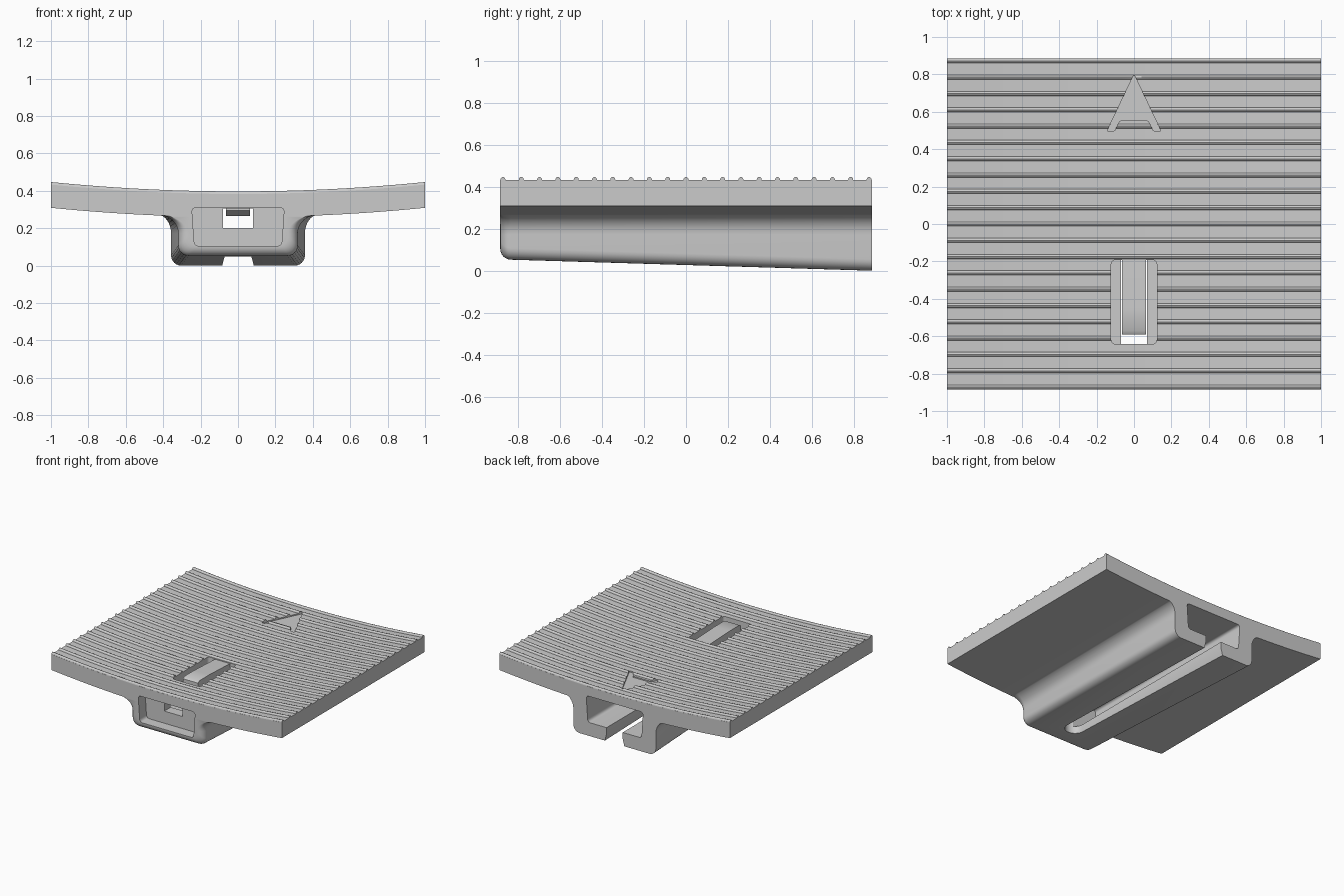
import bpy, bmesh, math
from mathutils import Vector

if "Cube" in bpy.data.objects:
    bpy.data.objects.remove(bpy.data.objects["Cube"])


def loft(name, rings):
    """Closed solid skinned through equally sized rings of points."""
    bm = bmesh.new()
    loops = [[bm.verts.new(p) for p in r] for r in rings]
    n = len(loops[0])
    for a, b in zip(loops, loops[1:]):
        for i in range(n):
            j = (i + 1) % n
            bm.faces.new((a[i], a[j], b[j], b[i]))
    bm.faces.new(loops[0][::-1])
    bm.faces.new(loops[-1])
    bmesh.ops.recalc_face_normals(bm, faces=bm.faces)
    if bm.calc_volume(signed=True) < 0:
        bmesh.ops.reverse_faces(bm, faces=bm.faces)
    me = bpy.data.meshes.new(name)
    bm.to_mesh(me)
    bm.free()
    ob = bpy.data.objects.new(name, me)
    bpy.context.collection.objects.link(ob)
    return ob


def rounded(pts, r, n=5):
    """Round the corners of a 2D polygon."""
    out = []
    pts = [Vector(p) for p in pts]
    for i, p in enumerate(pts):
        a = p + (pts[i - 1] - p).normalized() * r
        b = p + (pts[(i + 1) % len(pts)] - p).normalized() * r
        for k in range(n + 1):
            t = k / n
            out.append(a * (1 - t) ** 2 + p * 2 * t * (1 - t) + b * t * t)
    return out


def along_y(name, pts, y0, y1):
    return loft(name, [[(p[0], y, p[1]) for p in pts] for y in (y0, y1)])


def along_z(name, pts, z0, z1):
    return loft(name, [[(p[0], p[1], z) for p in pts] for z in (z0, z1)])


def boolean(target, tool, op):
    tool.hide_render = True
    m = target.modifiers.new(op, 'BOOLEAN')
    m.operation, m.solver, m.object = op, 'EXACT', tool
    bpy.context.view_layer.objects.active = target
    bpy.ops.object.modifier_apply(modifier=m.name)
    bpy.data.objects.remove(tool)


# ribbed plate, curved across its width
D, R = 0.885, 0.012
profile = [(-D, 0.259), (-D, 0.383)]
for i in range(21):
    c = -0.872 + i * 0.0872
    profile += [(c - R * math.cos(k * math.pi / 6), 0.383 + 1.15 * R * math.sin(k * math.pi / 6))
                for k in range(7)]
profile += [(D, 0.383), (D, 0.259)]
xs = [-1 + i / 12 for i in range(25)]
plate = loft("plate", [[(x, y, z + 0.05 * x * x) for y, z in profile] for x in xs])


# tapering channel housing below, with rounded front edge
def housing_ring(y, inset):
    t = (y + D) / (2 * D)
    w = 0.318 + 0.04 * t - inset
    zb = 0.054 * (1 - t) + inset
    r, f, fz = 0.055, 0.43 - w, 0.10
    half = [(0.43, 0.31)]
    for k in range(9):
        a = k / 8 * math.pi / 2
        half.append((0.43 - f * math.sin(a), 0.272 - fz * (1 - math.cos(a))))
    for k in range(7):
        a = k / 6 * math.pi / 2
        half.append((w - r + r * math.cos(a), zb + r - r * math.sin(a)))
    pts = half + [(-x, z) for x, z in reversed(half)]
    return [(x, y, z) for x, z in pts]


rings = [housing_ring(D, 0)]
for k in range(7):
    a = k / 6 * math.pi / 2
    rings.append(housing_ring(-D + 0.05 * (1 - math.sin(a)), 0.05 * (1 - math.cos(a))))
housing = loft("channel_housing", rings)
boolean(plate, housing, 'UNION')

# front recess and rear channel share one section
section = rounded([(-0.247, 0.31), (0.247, 0.31), (0.233, 0.105), (-0.233, 0.105)], 0.025)
boolean(plate, along_y("front_recess", section, -1, -0.80), 'DIFFERENCE')
boolean(plate, along_y("rear_channel", section, -0.72, 1), 'DIFFERENCE')

# window in the front wall
window = [(-0.08, 0.2), (0.08, 0.2), (0.08, 0.305), (-0.08, 0.305)]
boolean(plate, along_y("wall_window", window, -0.83, -0.69), 'DIFFERENCE')


# bottom slot with round end, flared downward
def slot_ring(w, z):
    arc = [(w * math.cos(k * math.pi / 12), -0.66 - w * math.sin(k * math.pi / 12), z)
           for k in range(13)]
    return [(w, 1, z)] + arc + [(-w, 1, z)]


boolean(plate, loft("bottom_slot", [slot_ring(0.09, -0.02), slot_ring(0.07, 0.055),
                                    slot_ring(0.07, 0.15)]), 'DIFFERENCE')

# opening around the spring tongue
hole = rounded([(-0.122, -0.642), (0.122, -0.642), (0.122, -0.192), (-0.122, -0.192)], 0.025)
boolean(plate, along_z("tongue_opening", hole, 0.25, 0.6), 'DIFFERENCE')

# shallow direction arrow
arrow = rounded([(-0.145, 0.495), (0, 0.8), (0.145, 0.495), (0.105, 0.495),
                 (0.075, 0.555), (-0.075, 0.555), (-0.105, 0.495)], 0.012, 3)
boolean(plate, along_z("arrow_mark", arrow, 0.374, 0.5), 'DIFFERENCE')

# spring tongue with a hook at its free end
side = [(-0.17, 0.378), (-0.17, 0.315), (-0.43, 0.308), (-0.50, 0.265), (-0.55, 0.265),
        (-0.59, 0.295), (-0.59, 0.378), (-0.57, 0.39), (-0.45, 0.39)]
tongue = loft("spring_tongue", [[(x, y, z) for y, z in side] for x in (-0.065, 0.065)])

bpy.ops.object.select_all(action='DESELECT')
for ob in (plate, tongue):
    ob.select_set(True)
bpy.context.view_layer.objects.active = plate
bpy.ops.object.shade_smooth_by_angle(angle=math.radians(32))
